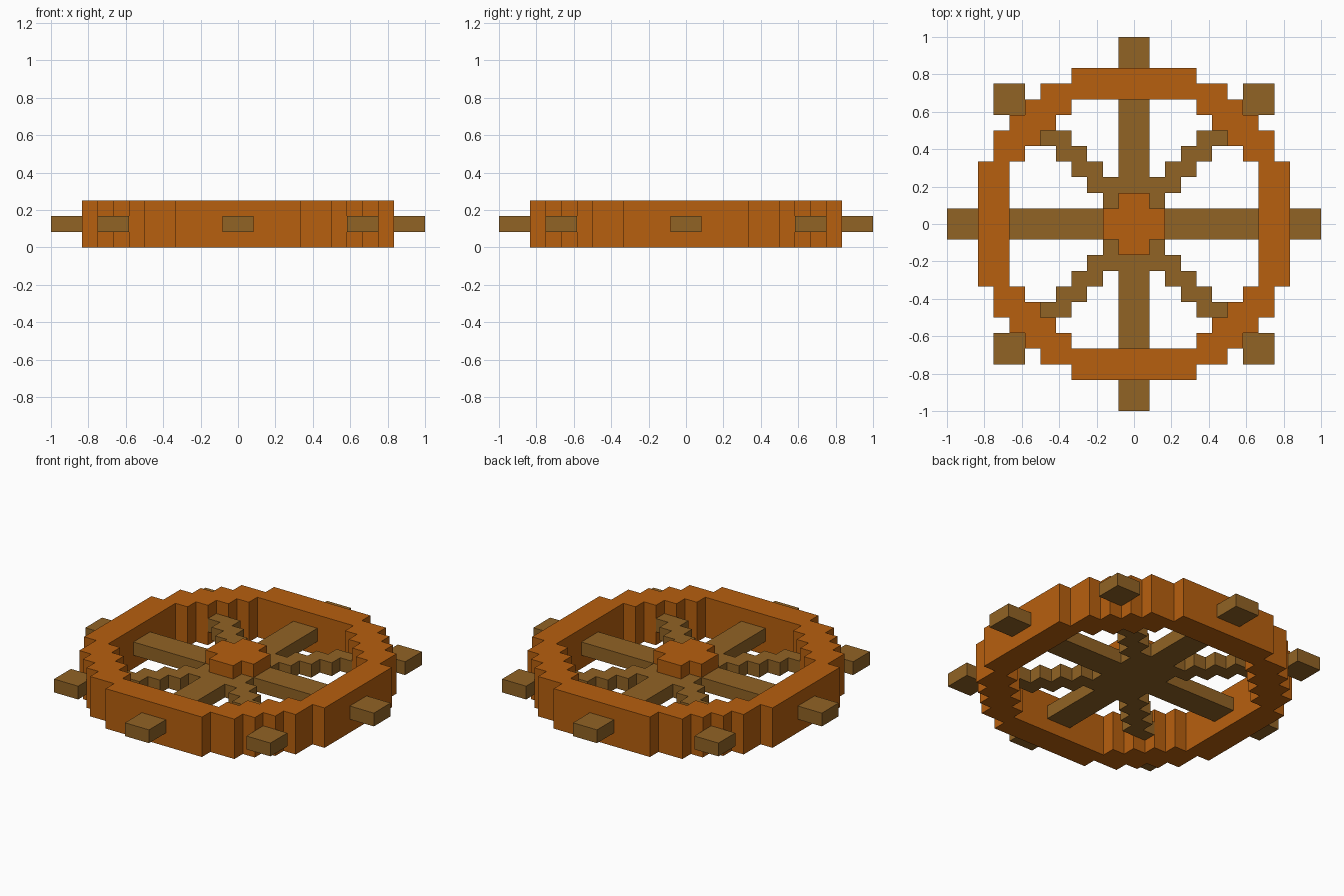
import bpy, bmesh

if "Cube" in bpy.data.objects:
    bpy.data.objects.remove(bpy.data.objects["Cube"])

U = 1 / 12  # one grid block


def material(name, rgb):
    m = bpy.data.materials.new(name)
    m.diffuse_color = (*rgb, 1)
    m.use_nodes = True
    m.node_tree.nodes["Principled BSDF"].inputs["Base Color"].default_value = m.diffuse_color
    return m


ORANGE = material("orange wood", (0.474, 0.115, 0.0045))
BROWN = material("brown wood", (0.283, 0.125, 0.018))


def mirror(q):
    """Turn a clockwise first-quadrant outline into a full closed outline."""
    r = q[::-1]
    return (q + [(x, -y) for x, y in r] + [(-x, -y) for x, y in q]
            + [(-x, y) for x, y in r])


def prism(name, loops, z0, z1, mat):
    """Extrude one outline, or an outline with a hole, between two heights."""
    bm = bmesh.new()
    edges = []
    for loop in loops:
        vs = [bm.verts.new((x * U, y * U, z0 * U)) for x, y in loop]
        edges += [bm.edges.new((vs[i - 1], vs[i])) for i in range(len(vs))]
    bmesh.ops.triangle_fill(bm, use_beauty=True, use_dissolve=False, edges=edges)
    ext = bmesh.ops.extrude_face_region(bm, geom=bm.faces[:], use_keep_orig=True)
    top = [v for v in ext["geom"] if isinstance(v, bmesh.types.BMVert)]
    bmesh.ops.translate(bm, verts=top, vec=(0, 0, (z1 - z0) * U))
    bmesh.ops.recalc_face_normals(bm, faces=bm.faces[:])
    me = bpy.data.meshes.new(name)
    bm.to_mesh(me)
    bm.free()
    me.materials.append(mat)
    ob = bpy.data.objects.new(name, me)
    bpy.context.collection.objects.link(ob)


def rect(x0, x1, y0, y1):
    return [(x0, y0), (x1, y0), (x1, y1), (x0, y1)]


# Stepped wheel rim
outer = mirror([(4, 10), (4, 9), (6, 9), (6, 8), (7, 8), (7, 7), (8, 7),
                (8, 6), (9, 6), (9, 4), (10, 4)])
inner = mirror([(4, 8), (4, 7), (5, 7), (5, 6), (6, 6), (6, 5), (7, 5),
                (7, 4), (8, 4)])
prism("rim", [outer, inner], 0, 3, ORANGE)

# Straight and stair-stepped diagonal spokes in one piece
spokes = mirror([(1, 8), (1, 3), (2, 3), (2, 4), (3, 4), (3, 5), (4, 5), (4, 6),
                 (6, 6), (6, 5), (5, 5), (5, 4), (4, 4), (4, 3), (3, 3), (3, 2),
                 (2, 2), (2, 1), (8, 1)])
prism("spokes", [spokes], 1, 2, BROWN)

# Raised hub cross
prism("hub", [mirror([(1, 2), (1, 1), (2, 1)])], 2, 3, ORANGE)

# Handles outside the rim
for s in (-1, 1):
    a, b = sorted((10 * s, 12 * s))
    prism("side_handle", [rect(a, b, -1, 1)], 1, 2, BROWN)
    prism("end_handle", [rect(-1, 1, a, b)], 1, 2, BROWN)
    for t in (-1, 1):
        prism("corner_handle", [rect(8 * s - 1, 8 * s + 1, 8 * t - 1, 8 * t + 1)],
              1, 2, BROWN)
